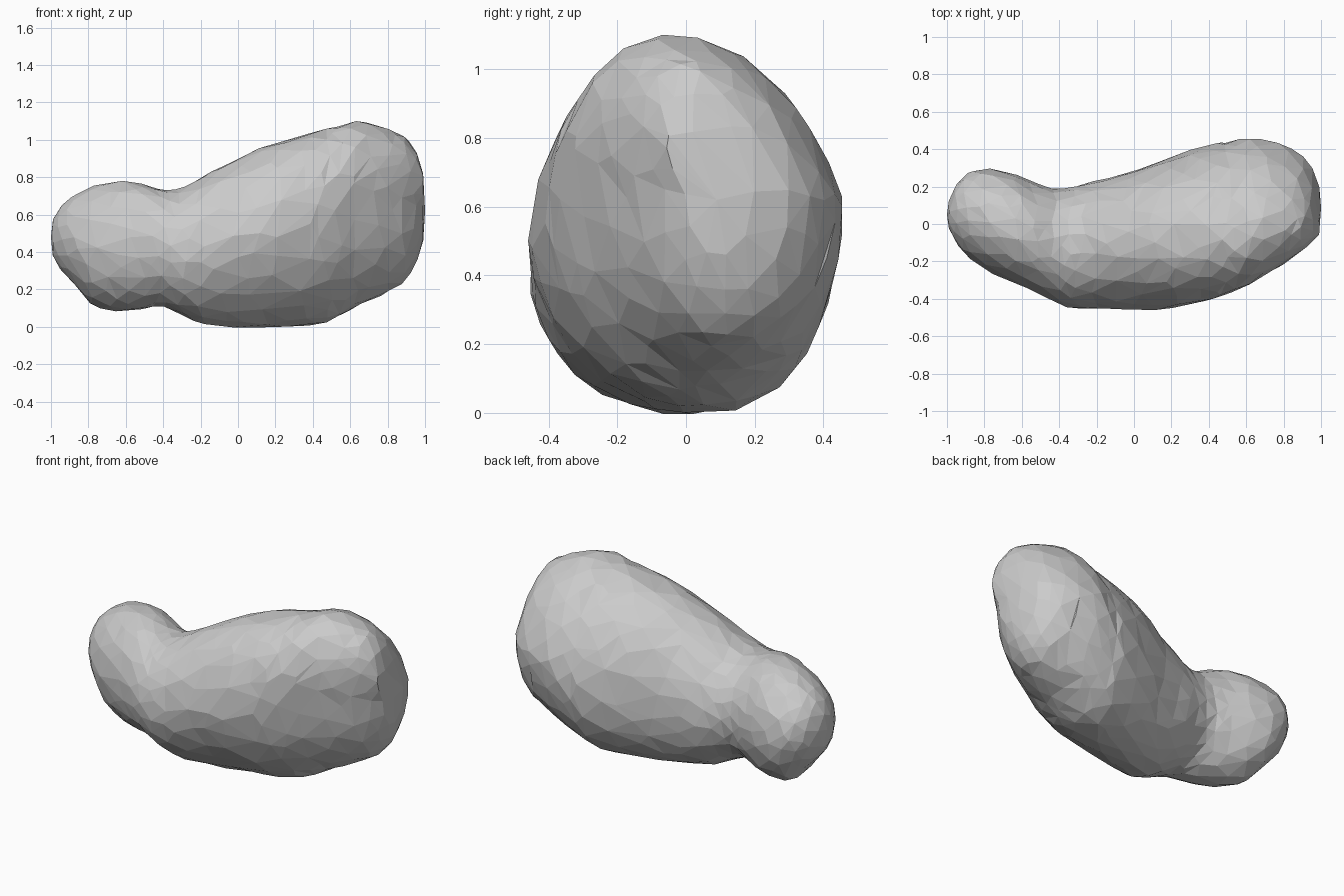
import bpy, bmesh, math, random

if "Cube" in bpy.data.objects:
    bpy.data.objects.remove(bpy.data.objects["Cube"])

random.seed(4)

# Silhouette stations: x, y min, y max, z bottom, z top
STATIONS = [
    (-0.99, -0.02, 0.12, 0.38, 0.57), (-0.95, -0.10, 0.21, 0.31, 0.64),
    (-0.88, -0.18, 0.275, 0.23, 0.70), (-0.78, -0.25, 0.295, 0.12, 0.75),
    (-0.65, -0.31, 0.27, 0.085, 0.78), (-0.53, -0.365, 0.22, 0.09, 0.77),
    (-0.42, -0.42, 0.19, 0.11, 0.738), (-0.32, -0.45, 0.20, 0.07, 0.74),
    (-0.20, -0.455, 0.23, 0.02, 0.795), (0.00, -0.455, 0.28, 0.0, 0.90),
    (0.20, -0.45, 0.355, 0.0, 0.985), (0.40, -0.40, 0.42, 0.005, 1.04),
    (0.52, -0.355, 0.44, 0.045, 1.07), (0.64, -0.29, 0.46, 0.11, 1.10),
    (0.78, -0.205, 0.43, 0.175, 1.065), (0.88, -0.13, 0.38, 0.235, 1.02),
    (0.95, -0.06, 0.305, 0.34, 0.94), (0.99, 0.0, 0.20, 0.46, 0.82),
]
SIDES = 32
STEPS = 3


def spline(a, b, c, d, t):
    # Gentle curve through b and c
    m0, m1 = (c - a) / 2, (d - b) / 2
    return ((2 * t**3 - 3 * t**2 + 1) * b + (t**3 - 2 * t**2 + t) * m0
            + (3 * t**2 - 2 * t**3) * c + (t**3 - t**2) * m1)


def sample(i, t):
    n = len(STATIONS) - 1
    keys = [STATIONS[min(max(i + k, 0), n)] for k in (-1, 0, 1, 2)]
    return [spline(*vals, t) for vals in zip(*keys)]


def ramp(x, lo, hi):
    return min(max((x - lo) / (hi - lo), 0), 1)


def lean(x, s):
    # Upper right leans forward, the belly sits slightly back
    if s > 0:
        return -0.12 * s * ramp(x, 0.1, 0.62)
    return -0.06 * s * ramp(x, -0.3, 0.05) * (1 - ramp(x, 0.4, 0.7))


sections = [sample(i, k / STEPS) for i in range(len(STATIONS) - 1) for k in range(STEPS)]
sections.append(STATIONS[-1])

# Bent bean-shaped body lofted from oval sections
bm = bmesh.new()
rings = []
for n, (x, y0, y1, z0, z1) in enumerate(sections):
    ring = []
    for k in range(SIDES):
        a = 2 * math.pi * (k + 0.5 * n) / SIDES
        s = 1 + random.uniform(-0.012, 0.008)
        ring.append(bm.verts.new((
            x,
            (y0 + y1) / 2 + (y1 - y0) / 2 * s * math.cos(a) + lean(x, math.sin(a)),
            (z0 + z1) / 2 + (z1 - z0) / 2 * s * math.sin(a))))
    rings.append(ring)
for r0, r1 in zip(rings, rings[1:]):
    for k in range(SIDES):
        j = (k + 1) % SIDES
        bm.faces.new((r0[k], r0[j], r1[k]))
        bm.faces.new((r0[j], r1[j], r1[k]))

# Rounded tips
for ring, tip in ((rings[0], (-1.0, 0.05, 0.48)), (rings[-1], (1.0, 0.09, 0.62))):
    v = bm.verts.new(tip)
    for k in range(SIDES):
        bm.faces.new((ring[k], ring[(k + 1) % SIDES], v))
bmesh.ops.recalc_face_normals(bm, faces=bm.faces)

mesh = bpy.data.meshes.new("bean_body")
bm.to_mesh(mesh)
bm.free()
body = bpy.data.objects.new("bean_body", mesh)
bpy.context.collection.objects.link(body)

# Coarse irregular facets
facets = body.modifiers.new("facets", 'DECIMATE')
facets.ratio = 0.28
